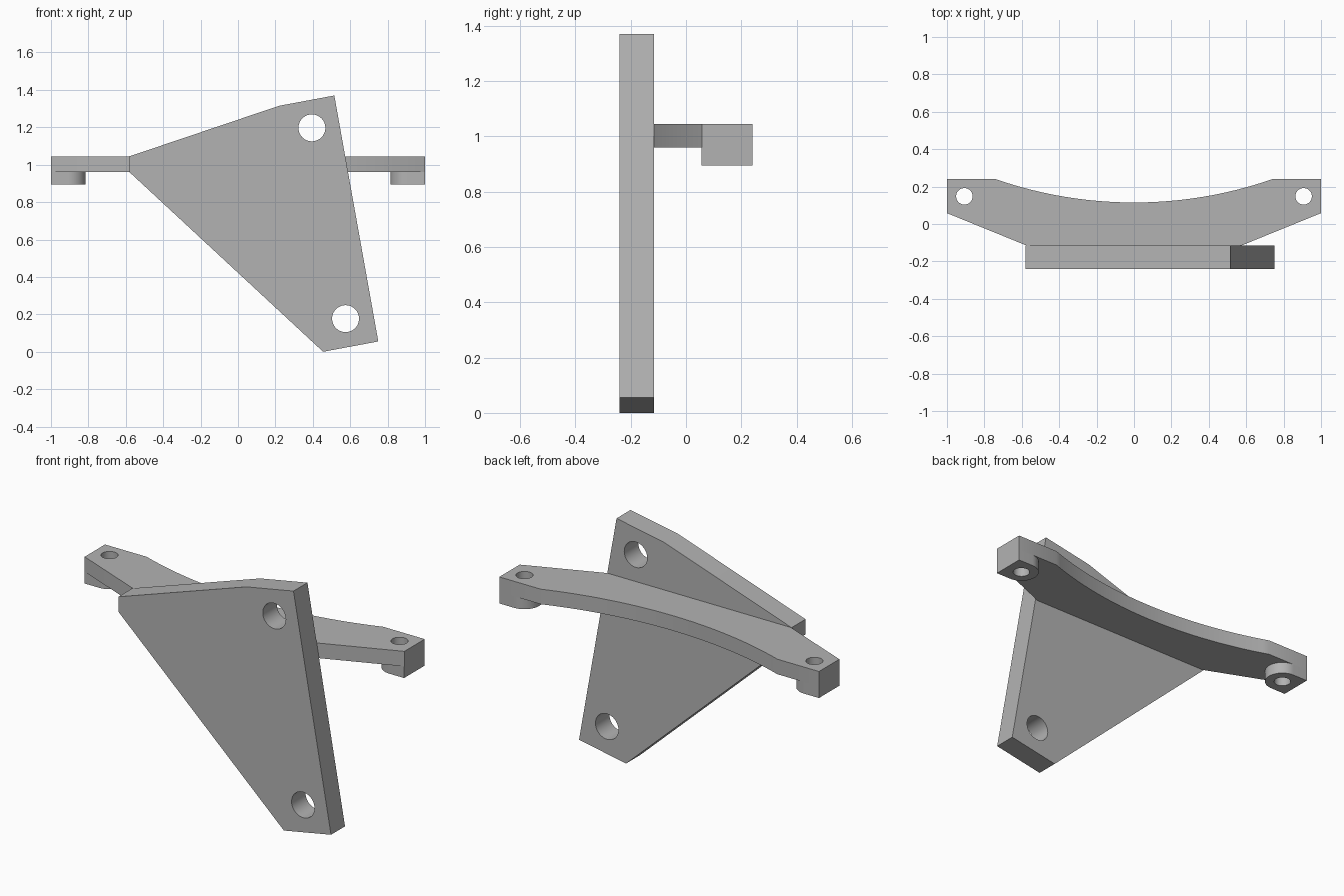
import bpy
import bmesh
from math import radians, sin, cos, asin, pi, hypot
from mathutils import Matrix

cube = bpy.data.objects.get("Cube")
if cube:
    bpy.data.objects.remove(cube, do_unlink=True)

grey = bpy.data.materials.new("plain grey")
grey.use_nodes = True
grey.diffuse_color = (0.45, 0.45, 0.45, 1)
grey.node_tree.nodes["Principled BSDF"].inputs["Base Color"].default_value = grey.diffuse_color


def arc(cx, cy, r, start, end, steps):
    """Points along an arc, both ends included."""
    angles = [start + (end - start) * i / steps for i in range(steps + 1)]
    return [(cx + r * cos(a), cy + r * sin(a)) for a in angles]


def hole(cx, cy, r):
    return arc(cx, cy, r, 0, 2 * pi, 48)[:-1]


def slab(name, loops, thickness, matrix):
    """Extrude an outline with holes into a solid, centred on its own plane."""
    curve = bpy.data.curves.new(name, "CURVE")
    curve.dimensions = "2D"
    curve.fill_mode = "BOTH"
    curve.extrude = thickness / 2
    for loop in loops:
        spline = curve.splines.new("POLY")
        spline.points.add(len(loop) - 1)
        for point, (x, y) in zip(spline.points, loop):
            point.co = (x, y, 0, 1)
        spline.use_cyclic_u = True
    obj = bpy.data.objects.new(name, curve)
    bpy.context.collection.objects.link(obj)
    bpy.ops.object.select_all(action="DESELECT")
    obj.select_set(True)
    bpy.context.view_layer.objects.active = obj
    bpy.ops.object.convert(target="MESH")
    obj = bpy.context.view_layer.objects.active
    bm = bmesh.new()
    bm.from_mesh(obj.data)
    bmesh.ops.remove_doubles(bm, verts=bm.verts, dist=0.0001)
    bmesh.ops.transform(bm, matrix=matrix, verts=bm.verts)
    bmesh.ops.recalc_face_normals(bm, faces=bm.faces)
    bm.to_mesh(obj.data)
    bm.free()
    obj.data.materials.clear()
    obj.data.materials.append(grey)
    bpy.ops.object.shade_smooth_by_angle(angle=radians(30))
    return obj


# Upright plate with two bolt holes, drawn in x-z
FRONT, JOINT, BACK = -0.24, -0.115, 0.24
plate = [(-0.58, 0.96), (0.455, 0), (0.75, 0.055), (0.515, 1.37), (0.22, 1.315), (-0.58, 1.045)]
upright = Matrix.Translation((0, (FRONT + JOINT) / 2, 0)) @ Matrix.Rotation(pi / 2, 4, "X")
slab("upright_plate", [plate, hole(0.395, 1.197, 0.072), hole(0.575, 0.177, 0.072)],
     JOINT - FRONT, upright)

# Cross arm with a concave back edge, drawn in x-y
ARM_LOW, ARM_TOP, FOOT_LOW = 0.96, 1.045, 0.895
HALF, DIP = 0.74, 0.125
radius = (HALF ** 2 + DIP ** 2) / (2 * DIP)
sweep = asin(HALF / radius)
BOSS_X, BOSS_Y, BOSS_R, BORE = 0.907, 0.148, 0.092, 0.044
back_edge = arc(0, BACK - DIP + radius, radius, -pi / 2 + sweep, -pi / 2 - sweep, 40)
arm = [(-0.575, JOINT), (0.575, JOINT), (1, 0.058), (1, BACK)] + back_edge + [(-1, BACK), (-1, 0.058)]
bores = [hole(side * BOSS_X, BOSS_Y, BORE) for side in (-1, 1)]
slab("cross_arm", [arm] + bores, ARM_TOP - ARM_LOW,
     Matrix.Translation((0, 0, (ARM_TOP + ARM_LOW) / 2)))

# Mounting bosses under the arm ends, rounded towards the middle
for side, name in ((1, "left_boss"), (-1, "right_boss")):
    outline = [(1, BOSS_Y - BOSS_R), (1, BOSS_Y + BOSS_R)]
    outline += arc(BOSS_X, BOSS_Y, BOSS_R, pi / 2, 3 * pi / 2, 24)
    outline = [(side * x, y) for x, y in outline]
    slab(name, [outline, hole(side * BOSS_X, BOSS_Y, BORE)], ARM_LOW - FOOT_LOW,
         Matrix.Translation((0, 0, (ARM_LOW + FOOT_LOW) / 2)))
